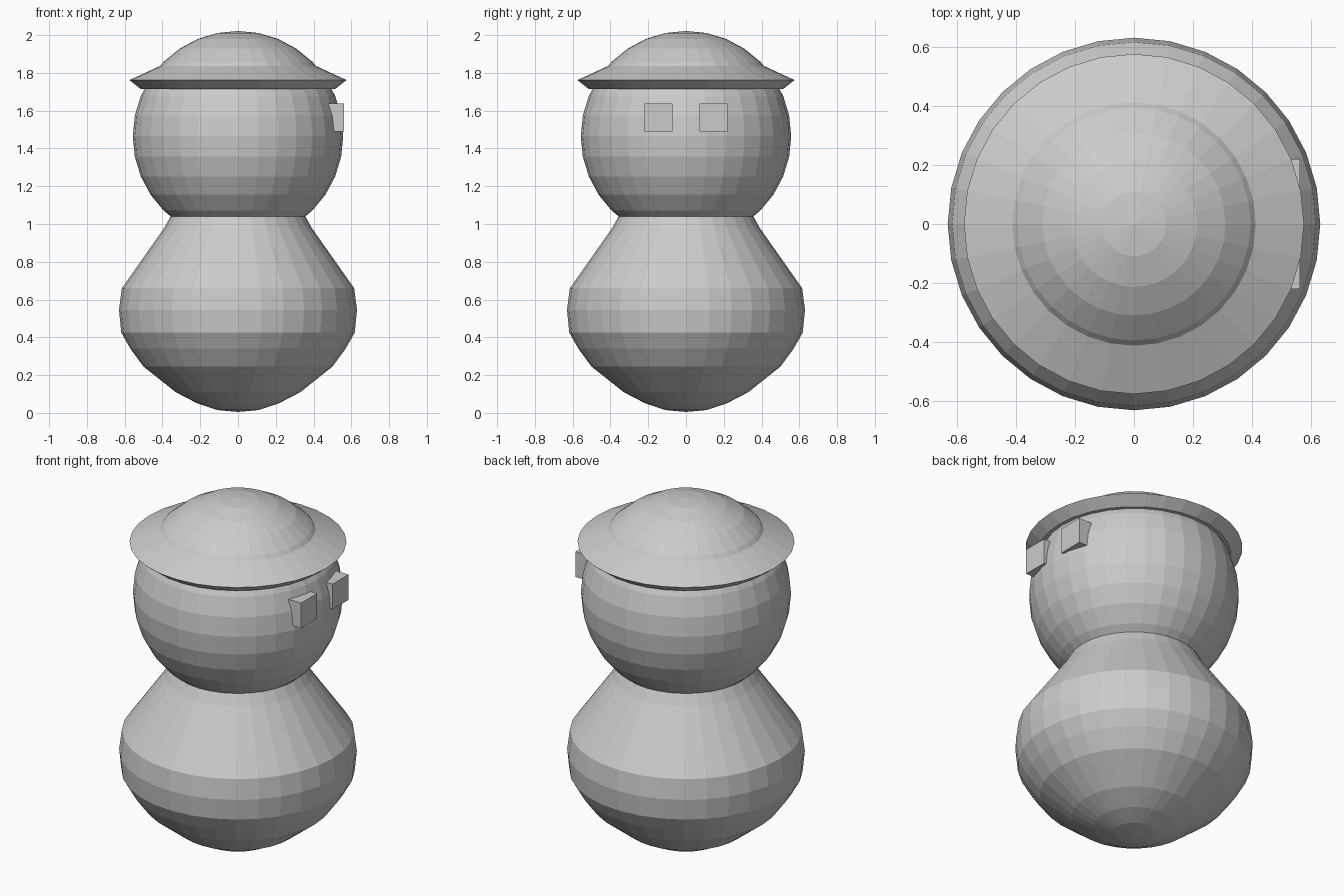
import bpy, bmesh, math
from mathutils import Matrix

if "Cube" in bpy.data.objects:
    bpy.data.objects.remove(bpy.data.objects["Cube"])

grey = bpy.data.materials.new("plain_grey")
grey.diffuse_color = (0.6, 0.6, 0.6, 1)
grey.use_nodes = True
grey.node_tree.nodes["Principled BSDF"].inputs["Base Color"].default_value = grey.diffuse_color


def finish(name, bm):
    bmesh.ops.recalc_face_normals(bm, faces=bm.faces)
    mesh = bpy.data.meshes.new(name)
    bm.to_mesh(mesh)
    bm.free()
    mesh.materials.append(grey)
    ob = bpy.data.objects.new(name, mesh)
    bpy.context.collection.objects.link(ob)
    return ob


def lathe(name, profile, sides=32):
    """Spin a (radius, z) profile around z; ends lie on the axis."""
    bm = bmesh.new()
    verts = [bm.verts.new((r, 0, z)) for r, z in profile]
    edges = [bm.edges.new(p) for p in zip(verts, verts[1:])]
    bmesh.ops.spin(bm, geom=verts + edges, cent=(0, 0, 0), axis=(0, 0, 1),
                   angle=math.tau, steps=sides, use_duplicate=False)
    bmesh.ops.remove_doubles(bm, verts=bm.verts, dist=0.0005)
    return finish(name, bm)


# Body: squashed sphere drawn up into a neck
lathe("body", [(0, 0.005), (0.11, 0.015), (0.215, 0.05), (0.33, 0.11),
               (0.50, 0.245), (0.57, 0.34), (0.618, 0.425), (0.63, 0.545),
               (0.615, 0.66), (0.39, 0.98), (0.34, 1.07), (0, 1.07)])

# Head: plain faceted sphere
bm = bmesh.new()
bmesh.ops.create_uvsphere(bm, u_segments=32, v_segments=16, radius=0.557,
                          matrix=Matrix.Translation((0, 0, 1.465)))
finish("head", bm)

# Hat: domed crown with a flared brim
lathe("hat", [(0, 2.0), (0.11, 1.992), (0.212, 1.967), (0.31, 1.92),
              (0.395, 1.845), (0.575, 1.762), (0.515, 1.715), (0, 1.715)])

# Eyes: a pair of cubes set into the +x side
for side, sy in (("left", 1), ("right", -1)):
    bm = bmesh.new()
    bmesh.ops.create_cube(bm, size=0.148,
                          matrix=Matrix.Translation((0.488, 0.145 * sy, 1.563)))
    finish(side + "_eye", bm)
